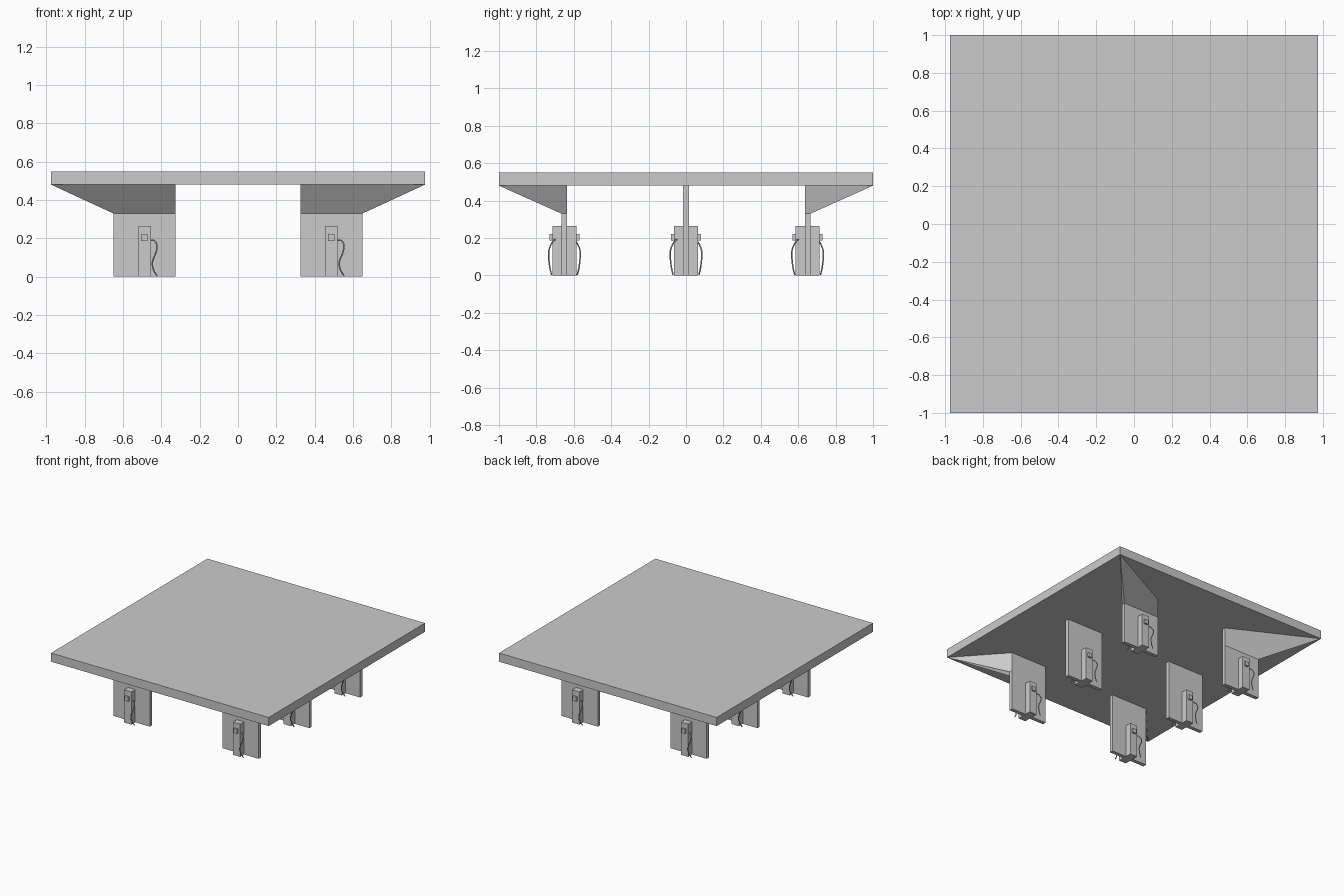
import bpy, math
from mathutils import Matrix

if "Cube" in bpy.data.objects:
    bpy.data.objects.remove(bpy.data.objects["Cube"])

grey = bpy.data.materials.new("light_grey")
grey.diffuse_color = (0.6, 0.6, 0.6, 1)
grey.use_nodes = True
grey.node_tree.nodes["Principled BSDF"].inputs["Base Color"].default_value = grey.diffuse_color


def mesh_object(name, verts, faces):
    me = bpy.data.meshes.new(name)
    me.from_pydata(verts, [], faces)
    me.materials.append(grey)
    ob = bpy.data.objects.new(name, me)
    bpy.context.collection.objects.link(ob)
    return ob


HEX = [(3, 2, 1, 0), (4, 5, 6, 7), (0, 1, 5, 4), (1, 2, 6, 5), (2, 3, 7, 6), (3, 0, 4, 7)]


def box(name, x0, x1, y0, y1, z0, z1):
    ring = [(x0, y0), (x1, y0), (x1, y1), (x0, y1)]
    return mesh_object(name, [(x, y, z) for z in (z0, z1) for x, y in ring], HEX)


def hose(name):
    pts = [(0.030, -0.050, 0.190), (0.046, -0.052, 0.192), (0.060, -0.062, 0.182),
           (0.066, -0.075, 0.160), (0.062, -0.085, 0.130), (0.046, -0.084, 0.095),
           (0.038, -0.082, 0.070), (0.046, -0.077, 0.035), (0.058, -0.072, 0.015),
           (0.066, -0.069, 0.004)]
    cu = bpy.data.curves.new(name, 'CURVE')
    cu.dimensions = '3D'
    cu.bevel_depth = 0.004
    cu.bevel_resolution = 1
    cu.use_fill_caps = True
    cu.resolution_u = 3
    sp = cu.splines.new('NURBS')
    sp.points.add(len(pts) - 1)
    for p, co in zip(sp.points, pts):
        p.co = (*co, 1)
    sp.order_u = 3
    sp.use_endpoint_u = True
    cu.materials.append(grey)
    ob = bpy.data.objects.new(name, cu)
    bpy.context.collection.objects.link(ob)
    return ob


# canopy roof
box("canopy_roof", -0.975, 0.975, -1, 1, 0.48, 0.55)

for sx in (-1, 1):
    for row in (-1, 0, 1):
        xc, yc = 0.4875 * sx, 0.65 * row
        tag = f"{'left' if sx < 0 else 'right'}_{('front', 'middle', 'back')[row + 1]}"
        # support wall
        box("support_wall_" + tag, xc - 0.1625, xc + 0.1625, yc - 0.015, yc + 0.015,
            0, 0.33 if row else 0.48)
        # bracket flaring out to the roof corner
        if row:
            ring = [(0.325, 0.635), (0.65, 0.635), (0.65, 0.665), (0.325, 0.665)]
            top = ring[:2] + [(0.975, 1.0)] + ring[3:]
            v = [(x * sx, y * row, 0.33) for x, y in ring] + [(x * sx, y * row, 0.48) for x, y in top]
            f = HEX if sx * row > 0 else [q[::-1] for q in HEX]
            mesh_object("corner_bracket_" + tag, v, f)
        # a pump on each side of the wall
        for side, ang in (("a", 0), ("b", math.pi)):
            parts = [box(f"pump_body_{tag}_{side}", -0.0325, 0.0325, -0.065, -0.015, 0, 0.265),
                     box(f"pump_panel_{tag}_{side}", -0.0175, 0.0145, -0.08, -0.065, 0.187, 0.222),
                     hose(f"pump_hose_{tag}_{side}")]
            for ob in parts:
                ob.matrix_world = Matrix.Translation((xc, yc, 0)) @ Matrix.Rotation(ang, 4, 'Z')
